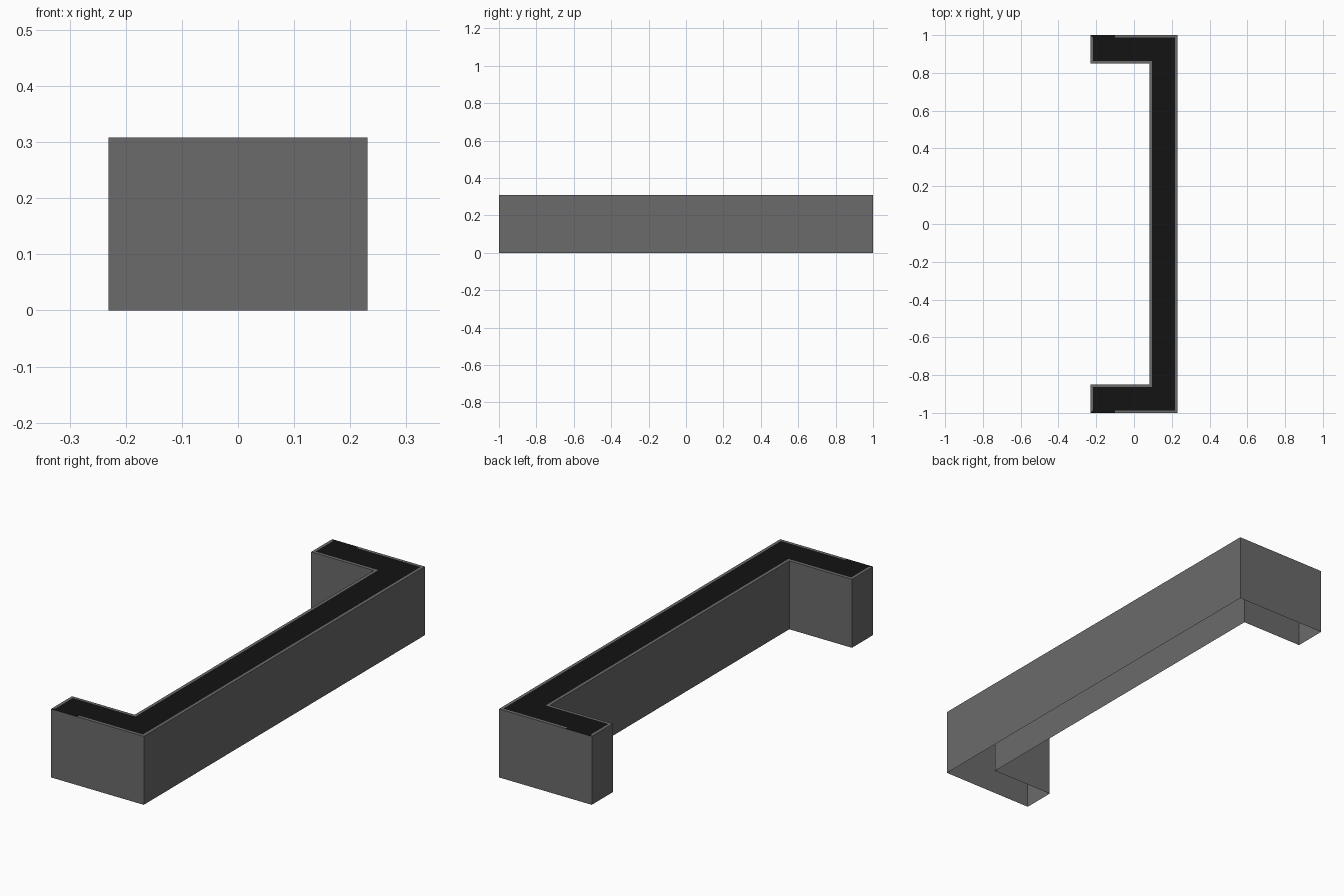
import bpy

if "Cube" in bpy.data.objects:
    bpy.data.objects.remove(bpy.data.objects["Cube"])

HEIGHT, RIM = 0.308, 0.013
X, ARM, STEP = 0.231, 0.15, -0.10   # half width, bar thickness, start of outer rim strip


def add_mesh(name, points, faces, shade):
    mesh = bpy.data.meshes.new(name)
    mesh.from_pydata(points, [], faces)
    mesh.update()
    mat = bpy.data.materials.new(name + "_colour")
    mat.diffuse_color = (shade, shade, shade, 1)
    mat.use_nodes = True
    mat.node_tree.nodes["Principled BSDF"].inputs["Base Color"].default_value = mat.diffuse_color
    mesh.materials.append(mat)
    obj = bpy.data.objects.new(name, mesh)
    bpy.context.collection.objects.link(obj)


def outline(d):
    # Bracket outline inset by d, counter-clockwise; the y > 0 half mirrors the other
    pts = [(X - ARM + d, -1 + ARM - d), (-X + d, -1 + ARM - d), (-X + d, -1 + d),
           (STEP, -1 + d), (X - d, -1 + d)]
    return pts + [(x, -y) for x, y in reversed(pts)]


outer, inner = outline(0), outline(RIM)
n = len(outer)
gaps = {2, 6}   # outline segments where the dark panel reaches the outer edge

# Shell: walls with an open underside, and the narrow rim around the top
points = ([(x, y, 0) for x, y in outer] + [(x, y, HEIGHT) for x, y in outer]
          + [(x, y, HEIGHT) for x, y in inner])
walls = [(i, (i + 1) % n, n + (i + 1) % n, n + i) for i in range(n)]
rim = [(n + i, n + (i + 1) % n, 2 * n + (i + 1) % n, 2 * n + i)
       for i in range(n) if i not in gaps]
add_mesh("bracket_shell", points, walls + rim, 0.145)

# Dark top panel: flush with the rim, running out to the edge at each arm end
top = [(x, y, HEIGHT) for x, y in outer + inner]
edge_strips = [(i, i + 1, n + i + 1, n + i) for i in sorted(gaps)]
add_mesh("top_panel", top, [tuple(range(n, 2 * n))] + edge_strips, 0.0065)
